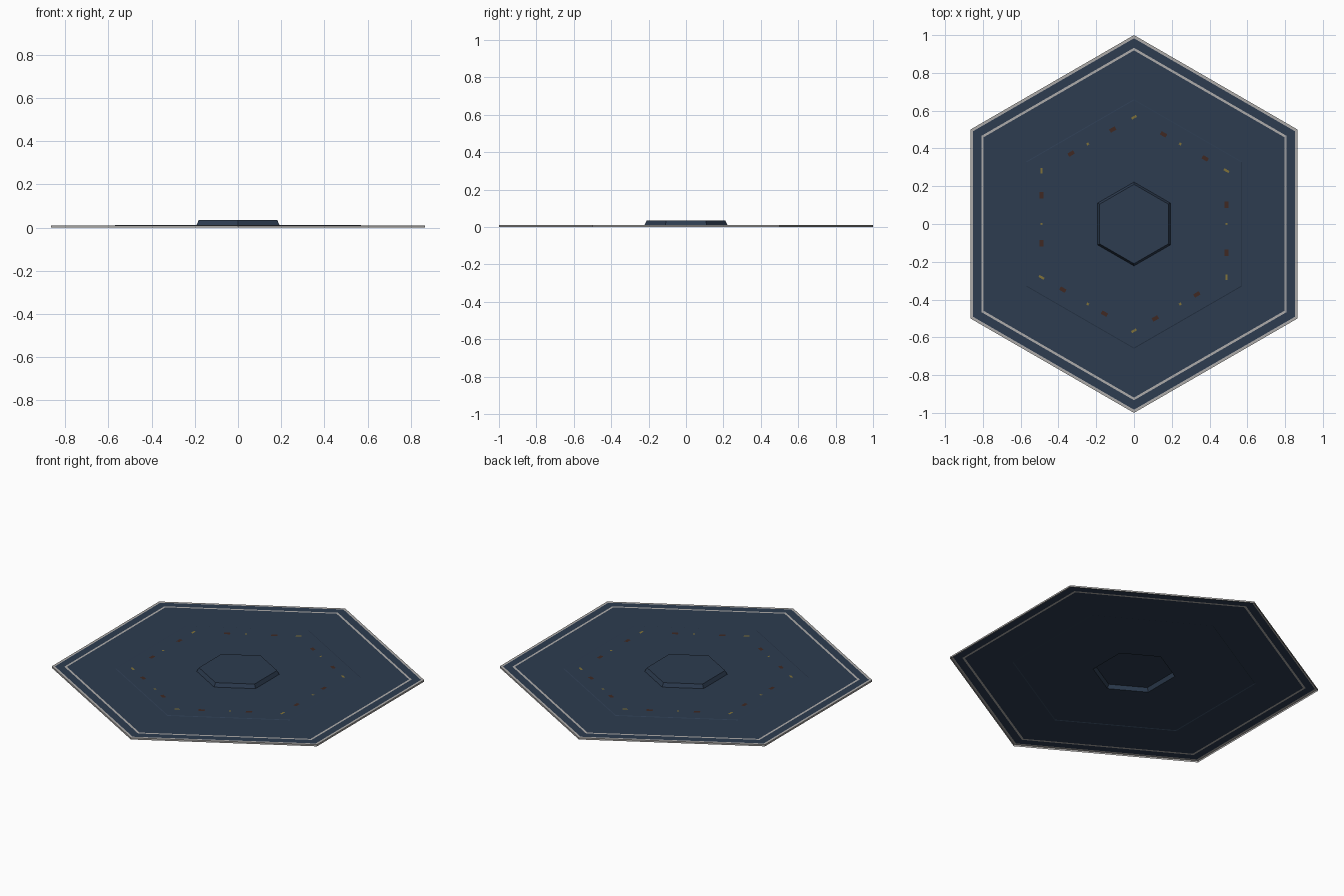
import bpy, bmesh, math
from mathutils import Vector

if "Cube" in bpy.data.objects:
    bpy.data.objects.remove(bpy.data.objects["Cube"])


def mat(name, rgb):
    m = bpy.data.materials.new(name)
    m.diffuse_color = (*rgb, 1)
    m.use_nodes = True
    m.node_tree.nodes["Principled BSDF"].inputs["Base Color"].default_value = m.diffuse_color
    return m


NAVY = mat("navy panel", (0.026, 0.045, 0.08))
GREY = mat("grey trim", (0.42, 0.41, 0.40))
BROWN = mat("dark brown", (0.05, 0.022, 0.016))
YELLOW = mat("dull yellow", (0.22, 0.17, 0.04))


def corner(r, i):
    a = math.radians(90 + 60 * i)
    return Vector((r * math.cos(a), r * math.sin(a), 0))


def finish(name, bm, mats):
    me = bpy.data.meshes.new(name)
    bm.to_mesh(me)
    bm.free()
    for m in mats:
        me.materials.append(m)
    ob = bpy.data.objects.new(name, me)
    bpy.context.collection.objects.link(ob)
    return ob


def hex_sheet(name, profile, mats, cap=False):
    """Hexagonal sheet from (radius, z, material of the band going inward)."""
    bm = bmesh.new()
    rings = []
    for r, z, _ in profile:
        rings.append([bm.verts.new(corner(r, i) + Vector((0, 0, z))) for i in range(6)])
    for k in range(len(rings) - 1):
        a, b = rings[k], rings[k + 1]
        for i in range(6):
            j = (i + 1) % 6
            f = bm.faces.new((a[i], a[j], b[j], b[i]))
            f.material_index = profile[k][2]
    if cap:
        bm.faces.new(rings[-1]).material_index = profile[-1][2]
    return finish(name, bm, mats)


# Thin hexagonal plate: grey edge, grey inlaid line, shallow step, raised centre
hex_sheet("hex_plate", [
    (1.0, 0.0, 1), (1.0, 0.010, 1), (0.983, 0.010, 0),
    (0.933, 0.010, 1), (0.919, 0.010, 0),
    (0.660, 0.010, 0), (0.655, 0.012, 0),
    (0.222, 0.012, 0), (0.210, 0.034, 0)], [NAVY, GREY], cap=True)


def marker_set(name, t_values, size, material):
    """Flat markers along the sides of a hexagon of radius 0.565."""
    bm = bmesh.new()
    for i in range(6):
        a, b = corner(0.565, i), corner(0.565, i + 1)
        u = (b - a).normalized()
        n = Vector((u.y, -u.x, 0))
        for t in t_values:
            c = a.lerp(b, t) + Vector((0, 0, 0.0128))
            bm.faces.new([bm.verts.new(c + u * (sx * size[0] / 2) + n * (sy * size[1] / 2))
                          for sx, sy in ((-1, 1), (-1, -1), (1, -1), (1, 1))]).normal_update()
    bmesh.ops.recalc_face_normals(bm, faces=bm.faces)
    for f in bm.faces:
        if f.normal.z < 0:
            f.normal_flip()
    return finish(name, bm, [material])


# Small marks around the centre
marker_set("brown_marks", (0.23, 0.68), (0.034, 0.02), BROWN)
marker_set("yellow_corner_marks", (0.0,), (0.03, 0.012), YELLOW)
marker_set("yellow_middle_marks", (0.5,), (0.012, 0.012), YELLOW)
